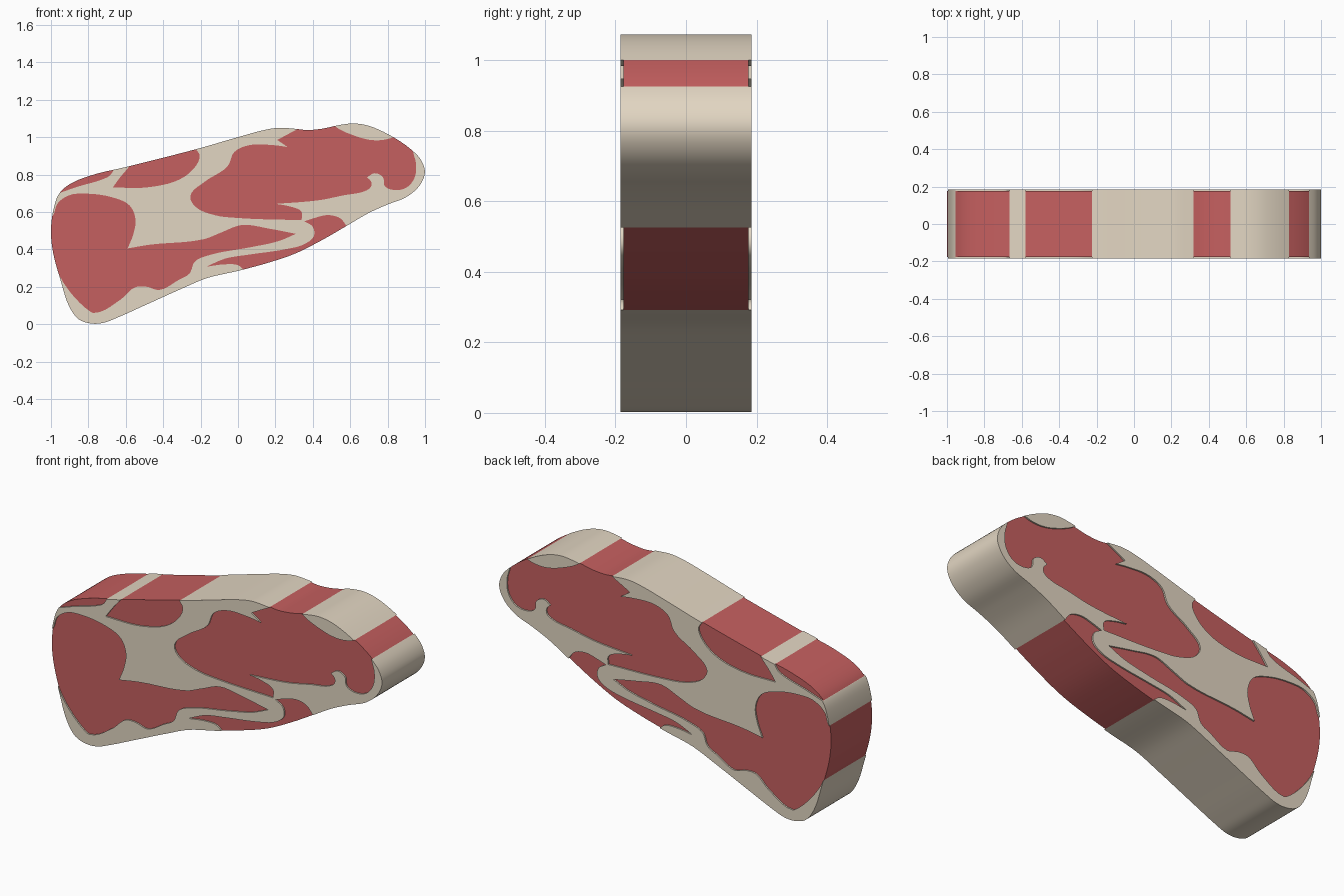
import bpy, bmesh, math
from mathutils import Vector

if "Cube" in bpy.data.objects:
    bpy.data.objects.remove(bpy.data.objects["Cube"])

FAT_HALF, MEAT_HALF = 0.185, 0.177


def smooth_loop(pts, steps=5):
    """Closed smooth curve through points; sharp turns stay as corners."""
    p = [Vector(q) for q in pts]
    n, out = len(p), []

    def tangent(i):
        a, b = p[i] - p[i - 1], p[(i + 1) % n] - p[i]
        if a.angle(b) > math.radians(72):
            return None
        return (a.normalized() + b.normalized()).normalized()

    for i in range(n):
        a, b = p[i], p[(i + 1) % n]
        chord = b - a
        t0, t1 = tangent(i), tangent((i + 1) % n)
        m0 = t0 * chord.length if t0 else chord
        m1 = t1 * chord.length if t1 else chord
        for k in range(steps):
            t = k / steps
            out.append(a * (2*t**3 - 3*t**2 + 1) + m0 * (t**3 - 2*t**2 + t)
                       + b * (3*t**2 - 2*t**3) + m1 * (t**3 - t**2))
    return out


def slab(name, loops, half, mat=None):
    """Extrude closed x-z loops through the thickness."""
    bm = bmesh.new()
    for loop in loops:
        face = bm.faces.new([bm.verts.new((q.x, -half, q.y)) for q in smooth_loop(loop)])
        new = bmesh.ops.extrude_face_region(bm, geom=[face])["geom"]
        bmesh.ops.translate(bm, vec=(0, 2 * half, 0),
                            verts=[v for v in new if isinstance(v, bmesh.types.BMVert)])
        # keep the starting cap so every island is closed
        if not face.is_valid:
            continue
    holes = [e for e in bm.edges if e.is_boundary]
    if holes:
        bmesh.ops.holes_fill(bm, edges=holes)
    bmesh.ops.recalc_face_normals(bm, faces=bm.faces[:])
    me = bpy.data.meshes.new(name)
    bm.to_mesh(me)
    bm.free()
    ob = bpy.data.objects.new(name, me)
    bpy.context.collection.objects.link(ob)
    if mat:
        me.materials.append(mat)
    return ob


def cut(ob, cutter, operation):
    bpy.ops.object.select_all(action='DESELECT')
    bpy.context.view_layer.objects.active = ob
    ob.select_set(True)
    mod = ob.modifiers.new("cut", 'BOOLEAN')
    mod.operation, mod.solver, mod.object = operation, 'EXACT', cutter
    bpy.ops.object.modifier_apply(modifier=mod.name)
    bpy.ops.object.shade_smooth_by_angle(angle=math.radians(35))


def material(name, rgb):
    m = bpy.data.materials.new(name)
    m.diffuse_color = (*rgb, 1)
    m.use_nodes = True
    m.node_tree.nodes["Principled BSDF"].inputs["Base Color"].default_value = m.diffuse_color
    return m


# Outer silhouette of the steak
outline = [(-.78, .003), (-.85, .025), (-.90, .09), (-.95, .24), (-.99, .39), (-1, .50),
           (-.985, .62), (-.955, .70), (-.90, .748), (-.78, .797), (-.6, .84), (-.4, .89),
           (-.2, .942), (0, 1), (.15, 1.04), (.22, 1.05), (.30, 1.045), (.37, 1.038),
           (.45, 1.045), (.55, 1.066), (.62, 1.073), (.70, 1.06), (.83, 1), (.93, .93),
           (.98, .875), (.999, .81), (.97, .74), (.90, .68), (.8, .64), (.7, .595),
           (.58, .525), (.45, .45), (.3, .375), (.15, .325), (0, .285), (-.17, .245),
           (-.3, .19), (-.5, .10), (-.65, .033), (-.72, .007)]

# Lean regions; loops run past the silhouette where meat reaches the rim
left_lean = [(-.99, .58), (-.965, .645), (-.90, .69), (-.82, .698), (-.68, .68), (-.58, .635),
             (-.548, .56), (-.56, .48), (-.59, .405), (-.47, .425), (-.18, .455), (-.09, .49),
             (.02, .53), (.17, .51), (.31, .483), (.22, .445), (.06, .41), (-.15, .37),
             (-.23, .335), (-.26, .27), (-.32, .235), (-.42, .183), (-.49, .20), (-.55, .197),
             (-.63, .13), (-.77, .06), (-.80, .075), (-.875, .145), (-.935, .225),
             (-.965, .28), (-1.1, .45), (-1.1, .5)]
rim_strip = [(-1, .685), (-.95, .703), (-.85, .737), (-.72, .776), (-.685, .795), (-.66, .835),
             (-.63, .9), (-1, .9)]
upper_lens = [(-.58, .845), (-.63, .785), (-.67, .73), (-.47, .733), (-.31, .775), (-.23, .84),
              (-.205, .9), (-.225, .937), (-.25, 1), (-.53, .92)]
main_lean = [(.32, 1.045), (.275, 1.02), (.21, .985), (.265, .947), (.19, .957), (.06, .957),
             (-.02, .92), (-.055, .845), (-.18, .76), (-.255, .685), (-.23, .63), (-.125, .583),
             (.01, .567), (.34, .556), (.34, .60), (.275, .63), (.20, .643), (.435, .663),
             (.57, .69), (.675, .71), (.71, .733), (.713, .76), (.69, .785), (.73, .807),
             (.775, .786), (.785, .738), (.84, .717), (.905, .733), (.945, .786), (.952, .856),
             (.935, .926), (.93, 1), (.88, 1.04), (.83, 1), (.73, .983), (.6, 1.016),
             (.515, 1.06), (.47, 1.11), (.38, 1.11)]
lower_lean = [(.58, .525), (.545, .567), (.48, .583), (.40, .565), (.355, .55), (.40, .52),
              (.405, .47), (.355, .428), (.25, .40), (.06, .372), (-.07, .35), (-.17, .307),
              (-.07, .32), (0, .315), (.03, .29), (.06, .22), (.4, .3), (.62, .46)]
regions = [left_lean, rim_strip, upper_lens, main_lean, lower_lean]

cutter = slab("lean_cutter", regions, 0.4)
cutter.hide_render = True

# Fat: full slab with lean areas removed; lean: slightly thinner inlay
fat = slab("fat", [outline], FAT_HALF, material("fat_cream", (.76, .67, .54)))
cut(fat, cutter, 'DIFFERENCE')
lean = slab("lean_meat", [outline], MEAT_HALF, material("meat_red", (.56, .115, .115)))
cut(lean, cutter, 'INTERSECT')

bpy.data.objects.remove(cutter)
